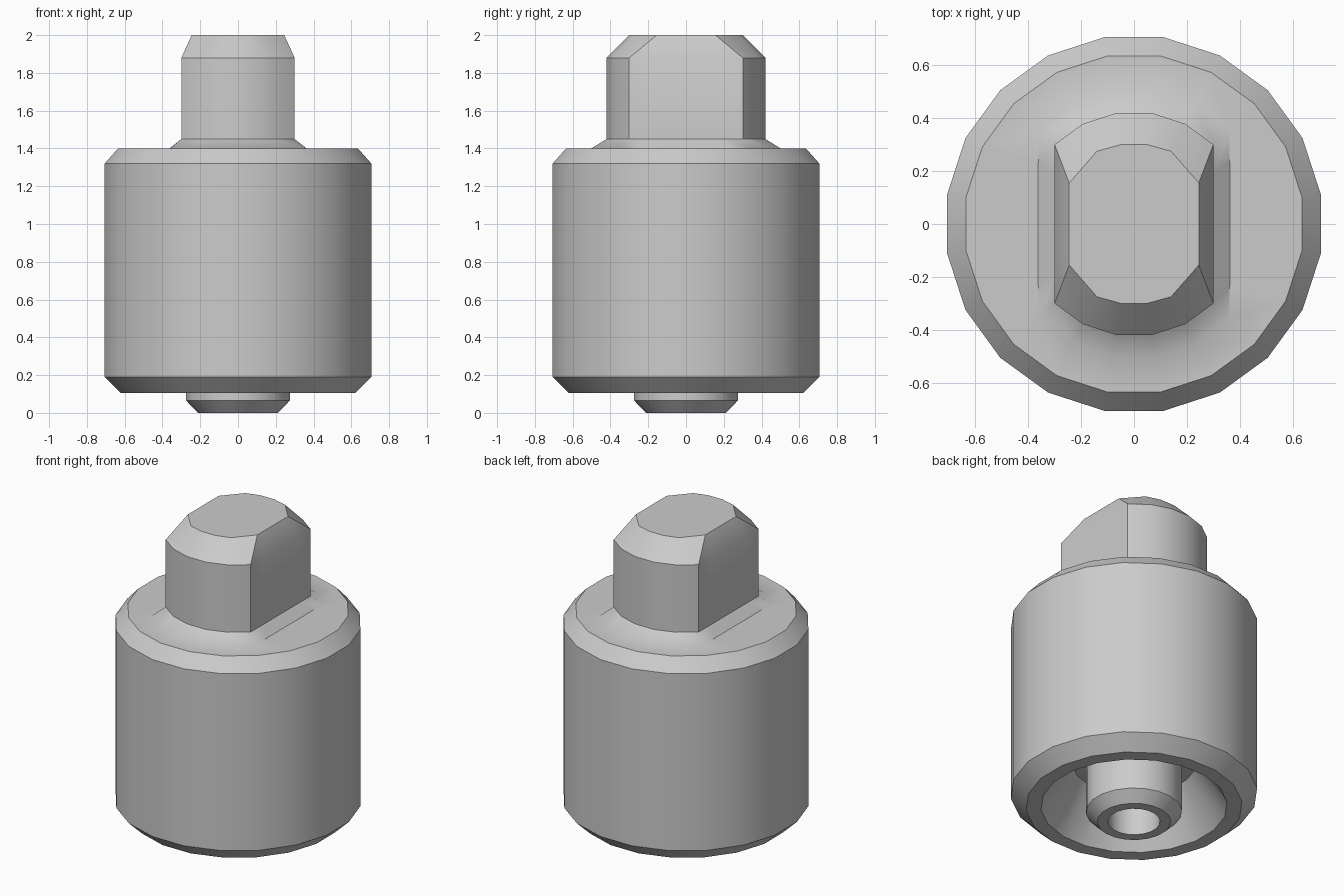
import bpy, bmesh
from math import sin, cos, radians

if "Cube" in bpy.data.objects:
    bpy.data.objects.remove(bpy.data.objects["Cube"])

ANGLES = [9, 27, 45, 63, 81]  # one quadrant of a 20-sided ring


def mirrored_ring(quad, z):
    """Five points of one quadrant mirrored into a 20-point ring."""
    half = quad + [(-x, y) for x, y in reversed(quad)]
    return [(x, y, z) for x, y in half + [(-x, -y) for x, y in half]]


def circle(r, z, flat=9.0):
    """20-sided ring, optionally cut flat at x = +-flat."""
    quad = [(min(r * cos(radians(a)), flat), r * sin(radians(a))) for a in ANGLES]
    return mirrored_ring(quad, z)


def loft(name, rings, cap_start=False, cap_end=False):
    """Skin a list of rings, ordered along the surface with the outside first."""
    bm = bmesh.new()
    loops = [[bm.verts.new(p) for p in ring] for ring in rings]
    for a, b in zip(loops, loops[1:]):
        for i in range(len(a)):
            j = (i + 1) % len(a)
            bm.faces.new((a[i], b[i], b[j], a[j]))
    if cap_start:
        bm.faces.new(loops[0])
    if cap_end:
        bm.faces.new(loops[-1][::-1])
    mesh = bpy.data.meshes.new(name)
    bm.to_mesh(mesh)
    bm.free()
    obj = bpy.data.objects.new(name, mesh)
    bpy.context.collection.objects.link(obj)
    bpy.ops.object.select_all(action='DESELECT')
    bpy.context.view_layer.objects.active = obj
    obj.select_set(True)
    bpy.ops.object.shade_smooth_by_angle(angle=radians(38))
    return obj


# Flat-sided stem, flared onto the chamfered round body, then the hollow underside
stem_top = [(0.245, 0.05), (0.245, 0.10), (0.245, 0.155), (0.14, 0.275), (0.05, 0.30)]
housing = [
    mirrored_ring(stem_top, 2.0),
    circle(0.425, 1.88, 0.30),
    circle(0.425, 1.45, 0.30),
    circle(0.508, 1.40, 0.362),
    circle(0.643, 1.40),
    circle(0.715, 1.32),
    circle(0.715, 0.19),
    circle(0.627, 0.105),
    circle(0.54, 0.105),
    circle(0.355, 0.385),
    circle(0.278, 0.385),
]
loft("housing_with_stem", housing, cap_start=True)

# Central guide pin with a blind bore
pin = [
    circle(0.278, 0.385),
    circle(0.278, 0.065),
    circle(0.213, 0.0),
    circle(0.151, 0.0),
    circle(0.151, 0.40),
]
loft("guide_pin", pin, cap_end=True)
